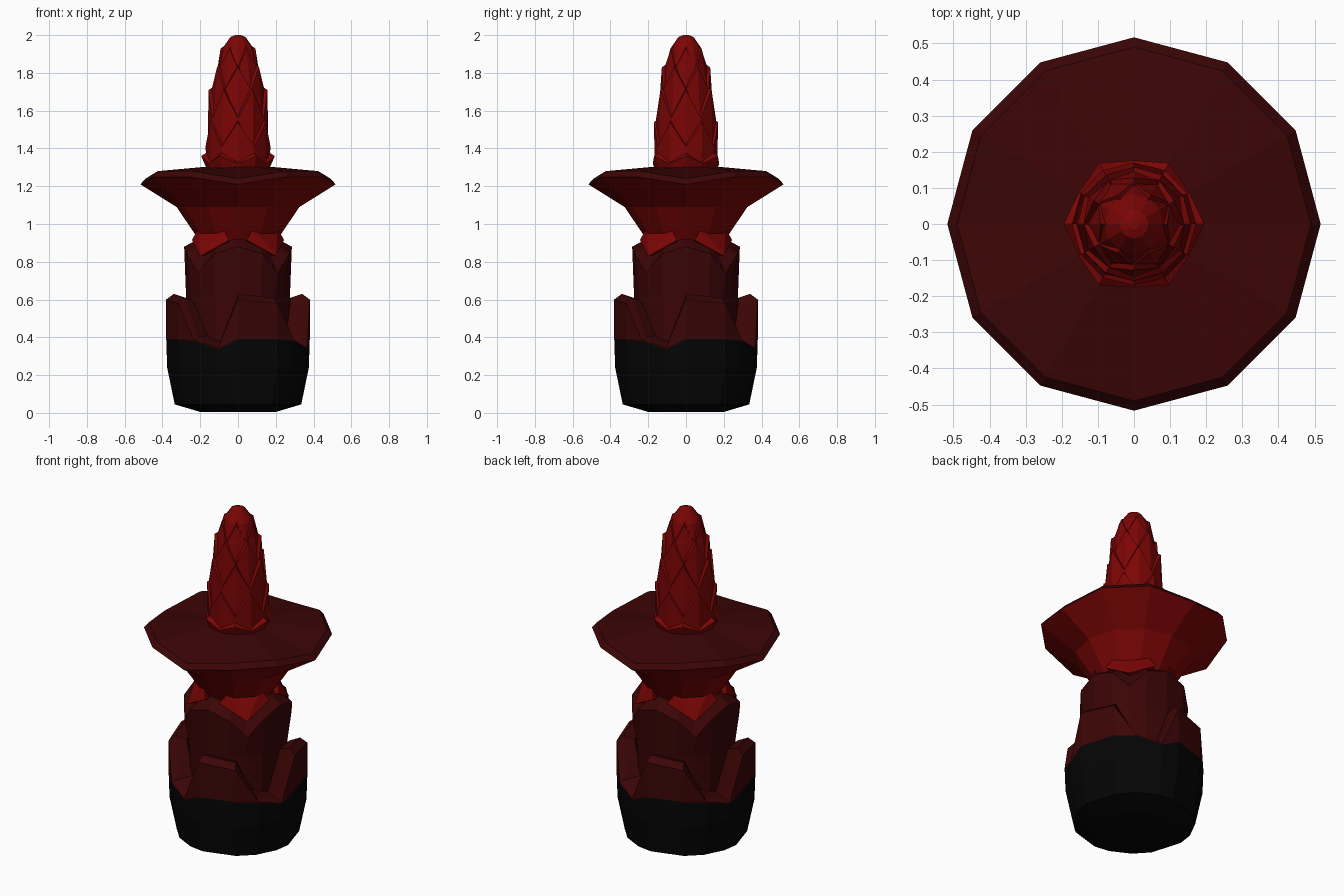
import bpy, bmesh
from math import sin, cos, radians, pi

if "Cube" in bpy.data.objects:
    bpy.data.objects.remove(bpy.data.objects["Cube"])


def material(name, rgb):
    m = bpy.data.materials.new(name)
    m.diffuse_color = (*rgb, 1)
    m.use_nodes = True
    m.node_tree.nodes["Principled BSDF"].inputs["Base Color"].default_value = m.diffuse_color
    return m


RED = material("bright red", (0.2, 0.0015, 0.0015))
DARK = material("dark red", (0.044, 0.0014, 0.0016))
BLACK = material("black", (0.0014, 0.0014, 0.0014))


def finish(name, bm, mats):
    bmesh.ops.remove_doubles(bm, verts=bm.verts, dist=0.0002)
    bmesh.ops.recalc_face_normals(bm, faces=bm.faces)
    mesh = bpy.data.meshes.new(name)
    bm.to_mesh(mesh)
    bm.free()
    for m in mats:
        mesh.materials.append(m)
    ob = bpy.data.objects.new(name, mesh)
    bpy.context.collection.objects.link(ob)
    return ob


def lathe(name, angles, rings, mats, bands=None):
    """Stack rings of (radius, z); either value may be a list repeated around the ring."""
    bm = bmesh.new()
    n = len(angles)

    def pick(v, i):
        return v[i % len(v)] if isinstance(v, (list, tuple)) else v

    loops = []
    for r, z in rings:
        loops.append([bm.verts.new((pick(r, i) * cos(a), pick(r, i) * sin(a), pick(z, i)))
                      for i, a in enumerate(angles)])
    for k in range(len(loops) - 1):
        for i in range(n):
            j = (i + 1) % n
            f = bm.faces.new((loops[k][i], loops[k][j], loops[k + 1][j], loops[k + 1][i]))
            f.material_index = bands[k] if bands else 0
    bm.faces.new(loops[0][::-1]).material_index = bands[0] if bands else 0
    bm.faces.new(loops[-1]).material_index = bands[-1] if bands else 0
    return finish(name, bm, mats)


def quarter(offsets):
    return [radians(q * 90 + o) for q in range(4) for o in offsets]


twelve = [i * pi / 6 for i in range(12)]

# Black bulb whose rim rises into four slanted outer bracts
top = [0.63, 0.61, 0.40, 0.36]
lathe("outer_bracts", quarter([0, 33, 52, 74]), [
    (0.20, 0.005), (0.335, 0.045), (0.375, 0.24),
    (0.38, [min(0.39, t - 0.02) for t in top]),
    (0.38, [t - 0.03 + 0.015 * (t < 0.5) for t in top]),
    (0.34, top),
    ([0.28, 0.28, 0.26, 0.26], [t - 0.02 + 0.03 * (t < 0.5) for t in top]),
    (0.25, 0.36),
], [BLACK, DARK], [0, 0, 0, 1, 1, 1, 1])

# Inner tube of bracts, sloping down to a notch on each diagonal
lathe("inner_bracts", quarter([0, 26, 45, 64]), [
    (0.26, 0.30), (0.275, 0.62),
    ([0.285, 0.30, 0.298, 0.30], [0.88, 0.84, 0.74, 0.84]),
    (0.21, [0.92, 0.91, 0.90, 0.91]),
], [DARK])

# Flared flower: bright underside, dark rim and top, edge dipping at four points
lathe("flared_brim", twelve, [
    (0.19, 0.86), (0.21, 0.92), (0.325, 1.09),
    (0.517, [1.21, 1.25, 1.25]),
    (0.49, [1.24, 1.28, 1.28]),
    (0.17, 1.303),
], [RED, DARK], [0, 0, 0, 1, 1])

# Small bright petals lying over the diagonal notches
for q in range(4):
    a = radians(45 + 90 * q)
    bm = bmesh.new()
    for r, t, z in [(0.205, 0.09, 0.98), (0.205, -0.09, 0.98), (0.205, 0.14, 0.915),
                    (0.205, -0.14, 0.915), (0.285, 0, 0.83), (0.10, 0, 0.85)]:
        bm.verts.new((r * cos(a) - t * sin(a), r * sin(a) + t * cos(a), z))
    bmesh.ops.convex_hull(bm, input=bm.verts)
    finish(f"folded_petal_{q + 1}", bm, [RED])

# Rounded core of the central spike
lathe("spike_core", twelve, [
    (0.15, 1.29), (0.145, 1.55), (0.13, 1.70), (0.112, 1.82),
    (0.082, 1.93), (0.04, 1.99), (0.015, 2.0),
], [RED])

# Rows of six pointed scales, each row turned half a step; tips lean inward
scale_rows = [  # bottom radius, bottom z, tip radius, tip z, valley radius, valley z
    (0.165, 1.29, 0.195, 1.36, 0.176, 1.32),
    (0.165, 1.30, 0.170, 1.54, 0.172, 1.41),
    (0.160, 1.42, 0.156, 1.71, 0.158, 1.56),
    (0.145, 1.58, 0.128, 1.83, 0.140, 1.71),
    (0.125, 1.72, 0.092, 1.93, 0.116, 1.82),
]
for k, (rb, zb, rt, zt, rv, zv) in enumerate(scale_rows):
    radii, heights = [rt, rv], [zt, zv]
    if k % 2:
        radii, heights = radii[::-1], heights[::-1]
    lathe(f"scale_row_{k + 1}", twelve, [
        (rb, zb), (radii, heights),
        ([r - 0.04 for r in radii], [h + 0.025 for h in heights]),
        (rb - 0.07, zb + 0.02),
    ], [RED])
